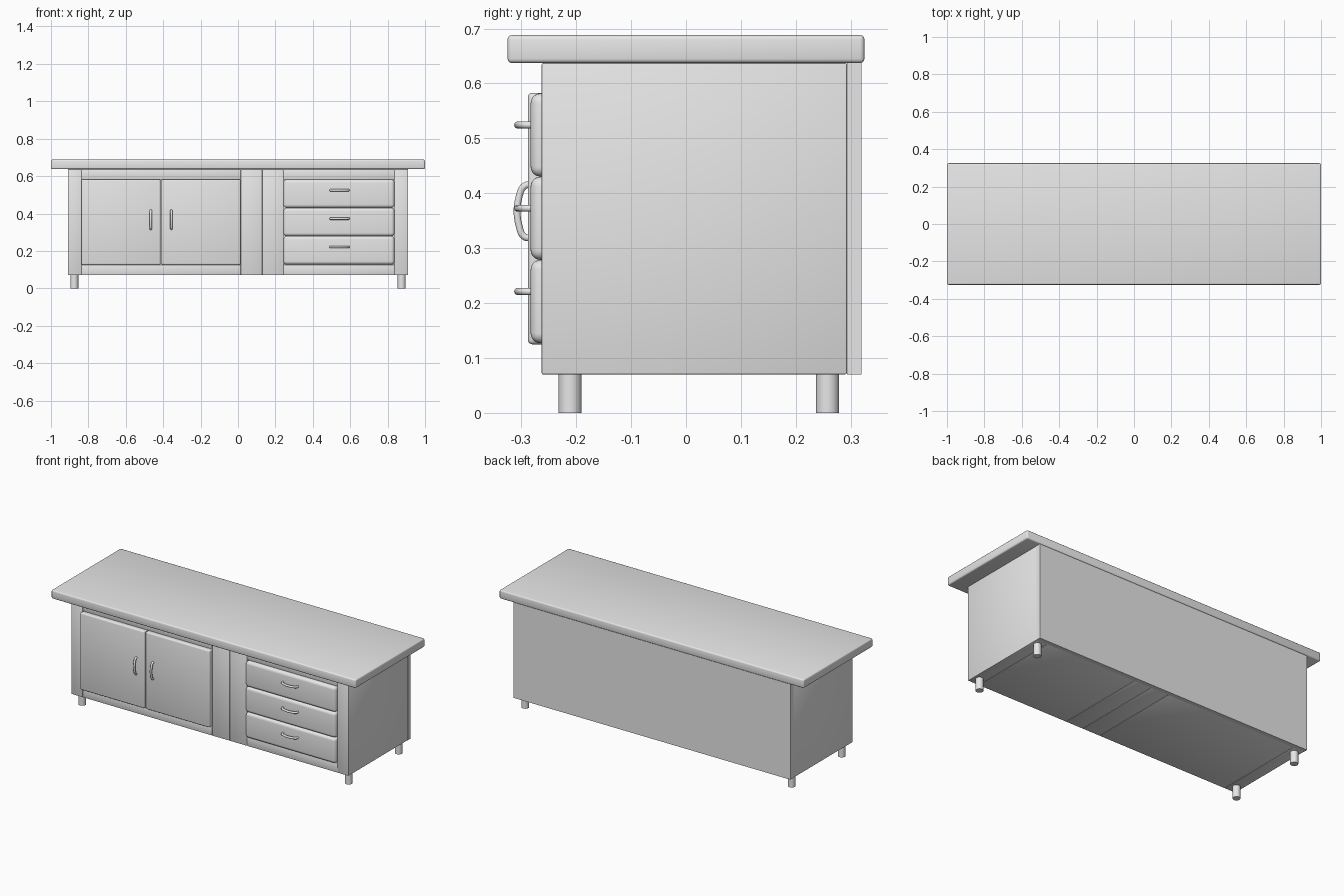
import bpy, math

cube = bpy.data.objects.get("Cube")
if cube:
    bpy.data.objects.remove(cube, do_unlink=True)

grey = bpy.data.materials.new("light_grey")
grey.use_nodes = True
grey.diffuse_color = (0.8, 0.8, 0.8, 1)
grey.node_tree.nodes["Principled BSDF"].inputs["Base Color"].default_value = (0.8, 0.8, 0.8, 1)


def finish(ob, name):
    ob.name = name
    ob.data.materials.append(grey)
    bpy.ops.object.shade_smooth_by_angle(angle=math.radians(40))
    return ob


def box(name, x, y, z, bevel=0.003, segments=2):
    """Rounded box from its extents on each axis."""
    bpy.ops.mesh.primitive_cube_add(size=1)
    ob = bpy.context.object
    ob.location = [(a + b) / 2 for a, b in (x, y, z)]
    ob.scale = [b - a for a, b in (x, y, z)]
    bpy.ops.object.transform_apply(location=True, rotation=False, scale=True)
    if bevel:
        mod = ob.modifiers.new("Rounding", "BEVEL")
        mod.width, mod.segments = bevel, segments
        bpy.ops.object.modifier_apply(modifier=mod.name)
    return finish(ob, name)


def handle(name, x, y, z, vertical):
    """Bowed tube pull standing off the front by its feet."""
    half = 0.047
    path = [(-half, 0.012), (-half, -0.004), (-half * 0.65, -0.014),
            (half * 0.65, -0.014), (half, -0.004), (half, 0.012)]
    curve = bpy.data.curves.new(name, "CURVE")
    curve.dimensions = "3D"
    curve.bevel_depth, curve.bevel_resolution = 0.0065, 3
    curve.use_fill_caps = True
    spline = curve.splines.new("BEZIER")
    spline.resolution_u = 5
    spline.bezier_points.add(len(path) - 1)
    for point, (along, out) in zip(spline.bezier_points, path):
        point.co = (0, out, along) if vertical else (along, out, 0)
        point.handle_left_type = point.handle_right_type = "AUTO"
    ob = bpy.data.objects.new(name, curve)
    bpy.context.collection.objects.link(ob)
    ob.location = (x, y, z)
    bpy.ops.object.select_all(action="DESELECT")
    ob.select_set(True)
    bpy.context.view_layer.objects.active = ob
    bpy.ops.object.convert(target="MESH")
    finish(bpy.context.object, name)


depth = (-0.263, 0.293)
height = (0.07, 0.637)
door_bay = (-0.837, 0.014)
drawer_bay = (0.243, 0.837)
opening = (0.127, 0.582)

# Worktop and back
box("worktop", (-1, 1), (-0.325, 0.325), (0.637, 0.688), 0.008, 3)
box("back_panel", (-0.91, 0.91), (0.293, 0.32), height, 0)

# Upright panels
for name, x in (("right_side", (-0.91, -0.837)), ("left_side", (0.837, 0.91)),
                ("door_divider", (0.014, 0.13)), ("drawer_divider", (0.13, 0.243))):
    box(name, x, depth, height)

# Rails above and below each bay
for name, bay in (("door", door_bay), ("drawer", drawer_bay)):
    box(name + "_bottom", bay, depth, (height[0], opening[0]))
    box(name + "_top", bay, depth, (opening[1], height[1]))

# Pair of doors with upright pulls
middle = sum(door_bay) / 2
for name, x, pull in (("right", (door_bay[0], middle - 0.003), -0.055),
                      ("left", (middle + 0.003, door_bay[1]), 0.055)):
    box(name + "_door", x, (-0.288, -0.245), (0.125, 0.583), 0.008, 3)
    handle(name + "_door_handle", middle + pull, -0.289, 0.367, True)

# Three cushioned drawers with level pulls
step = (opening[1] - opening[0]) / 3
for i in range(3):
    low = opening[0] + i * step
    box(f"drawer_{i + 1}", drawer_bay, (-0.283, -0.22), (low, low + step), 0.018, 5)
    handle(f"drawer_handle_{i + 1}", 0.543, -0.288, low + step * 0.62, False)

# Round feet
for side, x in (("right", -0.875), ("left", 0.875)):
    for end, y in (("front", -0.211), ("back", 0.258)):
        bpy.ops.mesh.primitive_cylinder_add(vertices=32, radius=0.021, depth=0.08,
                                            location=(x, y, 0.04))
        finish(bpy.context.object, f"{end}_{side}_foot")
